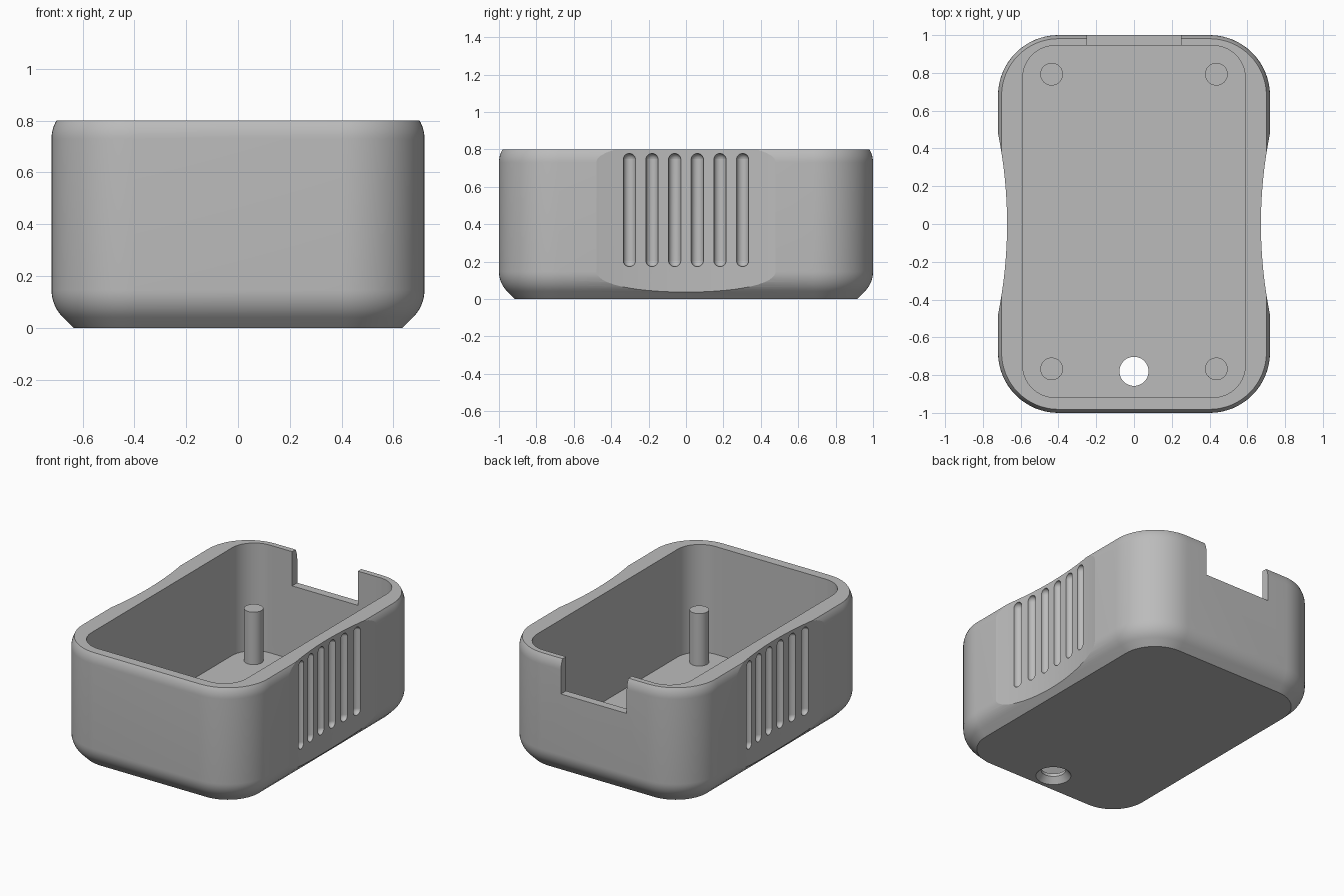
import bpy, bmesh, math
from mathutils import Matrix, Vector

cube = bpy.data.objects.get("Cube")
if cube:
    bpy.data.objects.remove(cube, do_unlink=True)

grey = bpy.data.materials.new("matte grey")
grey.use_nodes = True
GREY = (0.5, 0.5, 0.5, 1)
grey.diffuse_color = GREY
grey.node_tree.nodes["Principled BSDF"].inputs["Base Color"].default_value = GREY


def make(name, bm):
    bmesh.ops.recalc_face_normals(bm, faces=bm.faces[:])
    mesh = bpy.data.meshes.new(name)
    bm.to_mesh(mesh)
    bm.free()
    mesh.materials.append(grey)
    obj = bpy.data.objects.new(name, mesh)
    bpy.context.collection.objects.link(obj)
    return obj


def rounded_rect(hx, hy, r, cy=0, steps=16):
    """Outline of a rounded rectangle, counter-clockwise."""
    pts = []
    for i, (sx, sy) in enumerate([(1, 1), (-1, 1), (-1, -1), (1, -1)]):
        for k in range(steps + 1):
            a = math.pi / 2 * (i + k / steps)
            pts.append((sx * (hx - r) + r * math.cos(a),
                        cy + sy * (hy - r) + r * math.sin(a)))
    return pts


def loft(name, rings):
    """Skin a stack of (outline, z) rings and cap both ends."""
    bm = bmesh.new()
    loops = [[bm.verts.new((x, y, z)) for x, y in pts] for pts, z in rings]
    n = len(loops[0])
    for a, b in zip(loops, loops[1:]):
        for i in range(n):
            j = (i + 1) % n
            bm.faces.new((a[i], a[j], b[j], b[i]))
    bm.faces.new(loops[0])
    bm.faces.new(loops[-1])
    return make(name, bm)


def cone(name, x, y, z0, z1, r0, r1, segs=48):
    bm = bmesh.new()
    bmesh.ops.create_cone(bm, cap_ends=True, segments=segs, radius1=r0, radius2=r1,
                          depth=z1 - z0, matrix=Matrix.Translation((x, y, (z0 + z1) / 2)))
    return make(name, bm)


def box(name, lo, hi):
    lo, hi = Vector(lo), Vector(hi)
    bm = bmesh.new()
    bmesh.ops.create_cube(bm, size=1, matrix=Matrix.Translation((lo + hi) / 2)
                          @ Matrix.Diagonal((*(hi - lo), 1)))
    return make(name, bm)


def capsule(name, x, y, z0, z1, r):
    """Upright capsule: rings of a sphere split at its equator."""
    bm = bmesh.new()
    bmesh.ops.create_uvsphere(bm, u_segments=48, v_segments=24, radius=r)
    for v in bm.verts:
        up = v.co.z > 1e-5
        v.co += Vector((x, y, z1 - r if up else z0 + r))
    return make(name, bm)


def cut(target, cutter):
    mod = target.modifiers.new("cut", "BOOLEAN")
    mod.operation = "DIFFERENCE"
    mod.solver = "EXACT"
    mod.object = cutter
    bpy.context.view_layer.objects.active = target
    bpy.ops.object.modifier_apply(modifier=mod.name)
    bpy.data.objects.remove(cutter, do_unlink=True)


# Outer shell: chamfer, lower fillet, straight wall, eased rim
HX, HY, R, H = 0.72, 1.0, 0.32, 0.8
profile = [(0.085, 0)]
for k in range(9):
    a = math.radians(45 * (1 - k / 8))
    profile.append((0.15 * (1 - math.cos(a)), 0.147 - 0.15 * math.sin(a)))
for k in range(7):
    a = math.radians(30 * k / 6)
    profile.append((0.14 * (1 - math.cos(a)), H - 0.07 + 0.14 * math.sin(a)))
shell = loft("shell", [(rounded_rect(HX - d, HY - d, R - d), z) for d, z in profile])

# Scooped grip on both sides
WAIST, HALF = 0.672, 0.48
sag = HX - WAIST
grip_r = (HALF ** 2 + sag ** 2) / (2 * sag)
for s in (1, -1):
    cut(shell, cone("grip_cutter", s * (WAIST + grip_r), 0, -0.2, 1, grip_r, grip_r, 360))

# Cavity and rear opening
FLOOR = 0.06
pocket = rounded_rect(0.589, 0.931, 0.17, 0.013)
cut(shell, loft("cavity_cutter", [(pocket, FLOOR), (pocket, 1)]))
cut(shell, box("opening_cutter", (-0.25, 0.85, 0.565), (0.25, 1.2, 1)))

# Countersunk hole in the floor
cut(shell, cone("hole_cutter", 0, -0.78, -0.1, 0.2, 0.077, 0.077))
cut(shell, cone("countersink_cutter", 0, -0.78, -0.01, 0.04, 0.117, 0.077))

# Blind half-round grooves on both sides
for s in (1, -1):
    for i in range(6):
        y = (i - 2.5) * 0.121
        surface = WAIST + grip_r - math.sqrt(grip_r ** 2 - y ** 2)
        cut(shell, capsule("groove_cutter", s * surface, y, 0.173, 0.778, 0.033))

# Standing posts in the corners
parts = [shell]
for sx, side in ((1, "left"), (-1, "right")):
    for sy, end in ((1, "back"), (-1, "front")):
        parts.append(cone(f"{end}_{side}_post", sx * 0.436, 0.013 + sy * 0.78,
                          FLOOR - 0.02, 0.42, 0.06, 0.06))

bpy.ops.object.select_all(action="DESELECT")
for obj in parts:
    obj.select_set(True)
bpy.context.view_layer.objects.active = shell
bpy.ops.object.shade_smooth_by_angle(angle=math.radians(9))
